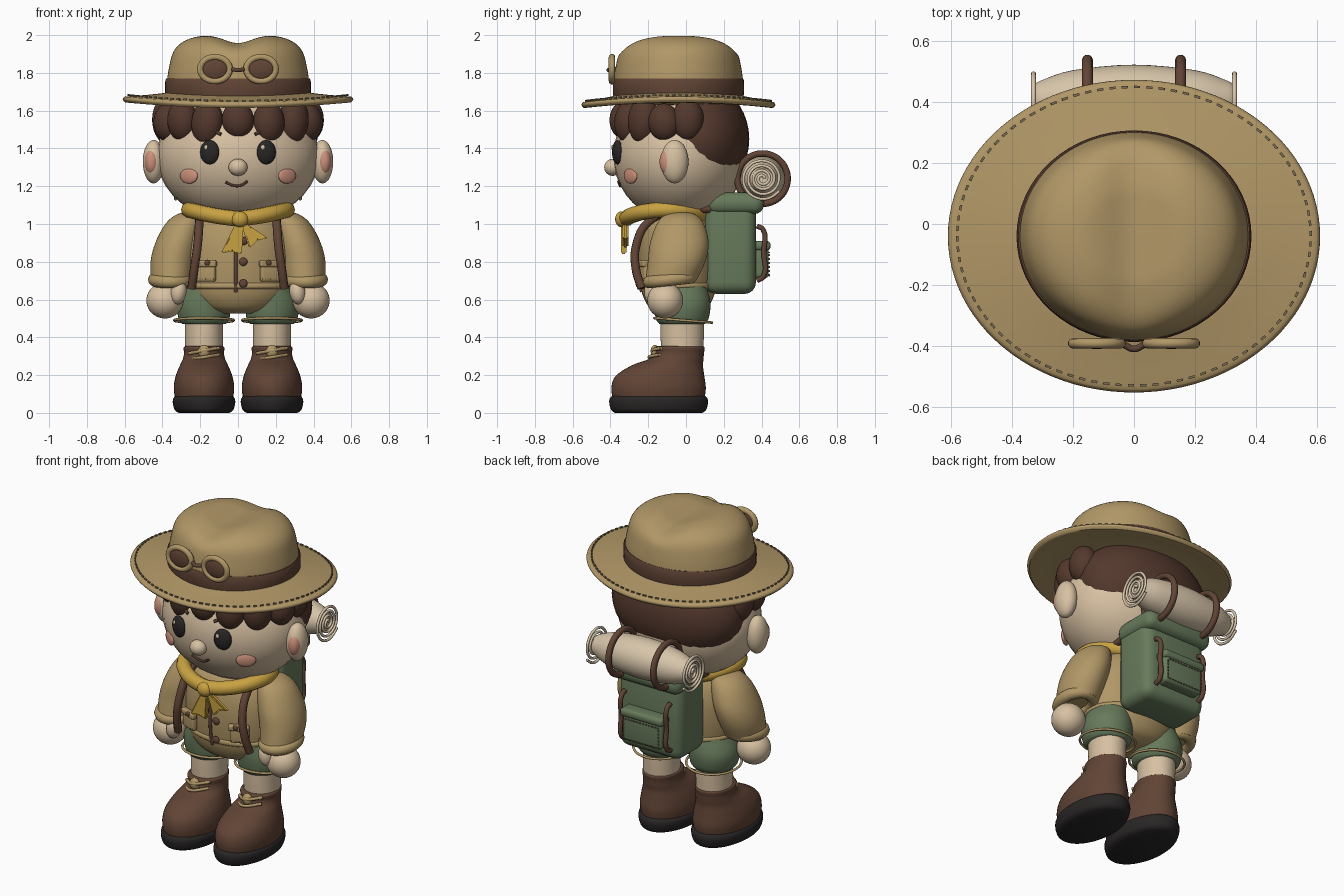
import bpy, bmesh
from math import sin, cos, pi, radians, sqrt, exp
from mathutils import Vector, Matrix

cube = bpy.data.objects.get("Cube")
if cube:
    bpy.data.objects.remove(cube)


def material(name, *rgb):
    m = bpy.data.materials.new(name)
    m.use_nodes = True
    m.diffuse_color = (*rgb, 1)
    m.node_tree.nodes["Principled BSDF"].inputs["Base Color"].default_value = (*rgb, 1)
    return m


TAN = material("khaki cloth", .44, .31, .135)
SKIN = material("skin", .68, .53, .36)
HAIR = material("hair brown", .088, .04, .026)
LEATHER = material("leather brown", .12, .058, .036)
GREEN = material("canvas green", .135, .195, .105)
BLACK = material("near black", .022, .019, .019)
YELLOW = material("scarf yellow", .58, .36, .055)
PINK = material("blush pink", .6, .28, .2)
CREAM = material("bedroll cream", .68, .56, .4)
THREAD = material("stitch thread", .2, .15, .085)
SIDES = ((1, "left"), (-1, "right"))


def finish(name, mesh, mat, angle=40):
    ob = bpy.data.objects.new(name, mesh)
    bpy.context.collection.objects.link(ob)
    mesh.materials.clear()
    mesh.materials.append(mat)
    bpy.ops.object.select_all(action='DESELECT')
    ob.select_set(True)
    bpy.context.view_layer.objects.active = ob
    bpy.ops.object.shade_smooth_by_angle(angle=radians(angle))
    return ob


def from_bm(name, bm, mat, angle=40):
    bmesh.ops.recalc_face_normals(bm, faces=bm.faces)
    mesh = bpy.data.meshes.new(name)
    bm.to_mesh(mesh)
    bm.free()
    return finish(name, mesh, mat, angle)


def ball(name, c, r, mat, turn=0, tilt=0):
    bm = bmesh.new()
    bmesh.ops.create_uvsphere(bm, u_segments=32, v_segments=20, radius=1)
    bm.transform(Matrix.Translation(c) @ Matrix.Rotation(turn, 4, 'Z')
                 @ Matrix.Rotation(tilt, 4, 'Y') @ Matrix.Diagonal((*r, 1)))
    return from_bm(name, bm, mat, 180)


def loft(name, rings, mat, n=48, steps=4, shape=None, turn=None):
    """Skin over elliptical rings (cx, cy, z, rx, ry) with smooth steps between."""
    R = [Vector(r) for r in rings]
    path = []
    for i in range(len(R) - 1):
        a, b, c, d = R[max(i - 1, 0)], R[i], R[i + 1], R[min(i + 2, len(R) - 1)]
        for k in range(steps):
            t = k / steps
            path.append(.5 * (2 * b + (c - a) * t + (2 * a - 5 * b + 4 * c - d) * t ** 2
                              + (3 * b - a - 3 * c + d) * t ** 3))
    path.append(R[-1])
    bm = bmesh.new()
    loops = [[bm.verts.new((x + rx * cos(2 * pi * j / n), y + ry * sin(2 * pi * j / n), z))
              for j in range(n)] for x, y, z, rx, ry in path]
    for p, q in zip(loops, loops[1:]):
        for j in range(n):
            bm.faces.new((p[j], p[(j + 1) % n], q[(j + 1) % n], q[j]))
    bm.faces.new(loops[0])
    bm.faces.new(loops[-1])
    if shape:
        for v in bm.verts:
            shape(v.co)
    if turn:
        bm.transform(turn)
    return from_bm(name, bm, mat, 50)


def tube(name, pts, r, mat, closed=False, res=6):
    cu = bpy.data.curves.new(name, 'CURVE')
    cu.dimensions, cu.bevel_depth, cu.bevel_resolution = '3D', r, 3
    cu.use_fill_caps, cu.resolution_u = True, res
    sp = cu.splines.new('BEZIER')
    sp.bezier_points.add(len(pts) - 1)
    sp.use_cyclic_u = closed
    for bp, p in zip(sp.bezier_points, pts):
        bp.co = p
        bp.handle_left_type = bp.handle_right_type = 'AUTO'
    tmp = bpy.data.objects.new(name + " path", cu)
    bpy.context.collection.objects.link(tmp)
    dg = bpy.context.evaluated_depsgraph_get()
    mesh = bpy.data.meshes.new_from_object(tmp.evaluated_get(dg))
    bpy.data.objects.remove(tmp)
    return finish(name, mesh, mat, 60)


def ring(name, c, u, v, r, mat):
    c, u, v = Vector(c), Vector(u), Vector(v)
    return tube(name, [c + u * cos(k * pi / 8) + v * sin(k * pi / 8) for k in range(16)], r, mat, True, 4)


def box(name, c, size, mat, bevel=.01, turn=0):
    bm = bmesh.new()
    bmesh.ops.create_cube(bm, size=1)
    bm.transform(Matrix.Diagonal((*size, 1)))
    bmesh.ops.bevel(bm, geom=bm.edges[:], offset=bevel, segments=4, profile=.5, affect='EDGES')
    bm.transform(Matrix.Translation(c) @ Matrix.Rotation(turn, 4, 'Z'))
    return from_bm(name, bm, mat)


def dashes(name, pts, size):
    """One small stitch on every second stretch of a path."""
    bm = bmesh.new()
    for a, b in zip(pts[::2], pts[1::2]):
        a, b = Vector(a), Vector(b)
        m = Matrix.Translation((a + b) / 2) @ (b - a).to_track_quat('X', 'Z').to_matrix().to_4x4()
        bmesh.ops.create_cube(bm, size=1, matrix=m @ Matrix.Diagonal(((b - a).length, size, size, 1)))
    return from_bm(name, bm, THREAD)


def prism(name, outline, y, depth, mat):
    bm = bmesh.new()
    f = bm.faces.new([bm.verts.new((x, y, z)) for x, z in outline])
    ext = bmesh.ops.extrude_face_region(bm, geom=[f])
    bmesh.ops.translate(bm, vec=(0, depth, 0), verts=[g for g in ext["geom"] if isinstance(g, bmesh.types.BMVert)])
    bmesh.ops.bevel(bm, geom=bm.edges[:], offset=.007, segments=2, affect='EDGES')
    return from_bm(name, bm, mat)


def on_face(x, z, out=0):
    return Vector((x, -.035 - .35 * sqrt(1 - (x / .43) ** 2 - ((z - 1.36) / .35) ** 2) - out, z))


# Hat: dented crown, band, curved brim with stitching
def dent(co):
    t = min(max((co.z - 1.88) / .11, 0), 1)
    co.z -= .042 * t * exp(-(co.x / .1) ** 2)


def brim_rise(co):
    co.z += .03 * (co.x / .61) ** 2


crown = [(1.66, .37), (1.75, .376), (1.84, .363), (1.91, .343), (1.955, .305), (1.983, .25),
         (1.998, .18), (2, .12), (2, .06), (2, .005)]
loft("hat_crown", [(0, -.04, z, r, r * .91) for z, r in crown], TAN, 64, 3, dent)
loft("hat_band", [(0, -.04, z, r, r * .9) for z, r in ((1.675, .38), (1.685, .385), (1.76, .385), (1.77, .375))], LEATHER, 64, 2)
brim = [(1.625, .3), (1.63, .45), (1.615, .58), (1.618, .6), (1.63, .611), (1.643, .603),
        (1.648, .585), (1.665, .48), (1.685, .37)]
loft("hat_brim", [(0, -.04, z, r, r * .84) for z, r in brim], TAN, 96, 2, brim_rise)
dashes("brim_stitching", [(.58 * cos(k * pi / 90), -.04 + .49 * sin(k * pi / 90),
                          1.653 + .03 * cos(k * pi / 90) ** 2) for k in range(180)], .008)

# Goggles
for s, side in SIDES:
    c = Vector((.122 * s, -.392, 1.82))
    ring(side + "_goggle_rim", c, (.078, 0, 0), (0, 0, .064), .017, TAN)
    ball(side + "_goggle_lens", c, (.07, .018, .057), LEATHER)
tube("goggle_bridge", [(-.035, -.395, 1.82), (0, -.41, 1.815), (.035, -.395, 1.82)], .011, LEATHER)

# Head, hair and fringe
ball("head", (0, -.035, 1.36), (.43, .35, .35), SKIN)
ball("hair_back", (0, .07, 1.45), (.42, .265, .3), HAIR)
for k in range(-4, 5):
    a = radians(k * 25)
    ball("hair_lock", (.385 * sin(a), -.04 - .29 * cos(a), 1.55 - .012 * (k % 2)),
         (.085, .075, .1 + .012 * (k % 3)), HAIR, a, radians(6 * (k % 3 - 1)))

# Face
ball("nose", (0, -.388, 1.3), (.05, .045, .045), SKIN)
tube("mouth", [on_face(x, z, .002) for x, z in ((-.065, 1.222), (-.03, 1.205), (.01, 1.203), (.05, 1.226))], .007, HAIR)
for s, side in SIDES:
    ball(side + "_eye", on_face(.15 * s, 1.38), (.052, .026, .064), BLACK, .3 * s)
    ball(side + "_eye_glint", on_face(.15 * s - .018, 1.405, .024), (.011, .006, .013), CREAM)
    tube(side + "_eyebrow", [on_face(s * x, z, .004) for x, z in ((.09, 1.475), (.14, 1.495), (.2, 1.475))], .009, HAIR)
    ball(side + "_cheek", on_face(.26 * s, 1.255), (.056, .016, .042), PINK, .62 * s)
    ball(side + "_ear", (.447 * s, -.06, 1.33), (.057, .073, .115), SKIN)
    ball(side + "_inner_ear", (.457 * s, -.098, 1.33), (.037, .042, .068), PINK)

# Neck scarf
n = 24
tube("scarf_wrap", [(.26 * cos(t), -.1 + .215 * sin(t), 1.03 + .045 * abs(cos(t)) ** 1.5)
                    for t in (2 * pi * k / n for k in range(n))], .042, YELLOW, True, 3)
ball("scarf_knot", (.01, -.34, 1.025), (.045, .035, .042), YELLOW)
prism("scarf_right_tail", [(-.01, 1.01), (-.09, .845), (-.03, .855), (.02, .84), (.03, 1)], -.345, .03, YELLOW)
prism("scarf_left_tail", [(.01, 1.02), (.07, .985), (.16, .925), (.105, .915), (.06, .87)], -.335, .03, YELLOW)

# Jacket body, placket, buttons and pockets
body = [(.525, .1, .09), (.55, .19, .145), (.6, .25, .18), (.67, .28, .2), (.8, .295, .212),
        (.92, .285, .207), (1.02, .235, .18), (1.09, .13, .11)]
loft("jacket_body", [(0, -.04, z, rx, ry) for z, rx, ry in body], TAN)
loft("jacket_hem", [(0, -.04, z, r, r * .72) for z, r in ((.655, .275), (.665, .289), (.68, .289), (.69, .28))], TAN)
tube("jacket_placket", [(-.012, -.235, .64), (-.012, -.25, .72), (-.012, -.255, .82), (-.012, -.245, .95)], .009, LEATHER)
for z in (.685, .8, .91):
    ball("jacket_button", (.028, -.255, z), (.022, .012, .022), LEATHER)
for s, side in SIDES:
    box(side + "_chest_pocket", (.17 * s, -.225, .745), (.11, .035, .1), TAN, .012, .4 * s)
    box(side + "_chest_pocket_flap", (.17 * s, -.235, .79), (.12, .035, .035), TAN, .01, .4 * s)
    ball(side + "_pocket_button", (.162 * s, -.257, .795), (.016, .01, .016), LEATHER)
    dashes(side + "_pocket_stitching", [(s * (.128 + .007 * k), -.261 + .003 * k, .708) for k in range(12)], .005)

    # Sleeve, cuff and hand
    arm = [(.24, -.03, 1.065, .02, .02), (.255, -.03, 1.05, .07, .08), (.285, -.03, 1, .1, .125),
           (.32, -.035, .9, .118, .155), (.343, -.05, .8, .12, .152), (.352, -.08, .7, .108, .135)]
    loft(side + "_sleeve", [(x * s, y, z, rx, ry) for x, y, z, rx, ry in arm], TAN)
    ring(side + "_cuff", (.355 * s, -.085, .705), (.088, 0, 0), (0, .11, .012), .034, TAN)
    ball(side + "_hand", (.387 * s, -.11, .595), (.098, .095, .095), SKIN)
    ball(side + "_thumb", (.315 * s, -.175, .64), (.042, .046, .066), SKIN, 0, -.15 * s)

    # Shorts and leg
    x = .18 * s
    loft(side + "_shorts_leg", [(x, -.02, .47, .115, .12), (x, -.02, .5, .135, .14),
                                (x, -.02, .58, .142, .15), (x * .9, -.03, .67, .12, .14)], GREEN)
    ring(side + "_shorts_hem", (x, -.015, .49), (.157, 0, 0), (0, .152, -.012), .007, TAN)
    loft(side + "_leg", [(x, -.02, .3, .1, .11), (x, -.02, .42, .1, .115), (x, -.02, .53, .105, .115)], SKIN)

    # Boot, sole and laces
    boot = [(-.145, .06, .15, .24), (-.145, .13, .16, .25), (-.138, .195, .15, .235), (-.1, .25, .128, .19),
            (-.052, .285, .112, .145), (-.035, .315, .106, .13), (-.033, .345, .108, .132), (-.033, .353, .098, .12)]
    loft(side + "_boot", [(x, y, z, rx, ry) for y, z, rx, ry in boot], LEATHER)
    loft(side + "_sole", [(x, -.145, z, r, r + .096) for z, r in ((0, .135), (.015, .155), (.05, .165), (.075, .163), (.09, .15))], BLACK)
    ball(side + "_boot_tongue", (x, -.165, .325), (.032, .022, .035), TAN)
    for k in range(2):
        z = .29 + .035 * k
        tube(side + "_lace", [(x - .08, -.13 - .01 * (1 - k), z - .01), (x, -.195 + .015 * k, z + .005),
                              (x + .08, -.13 - .01 * (1 - k), z + .018)], .009, TAN)

    # Backpack shoulder strap
    tube(side + "_shoulder_strap", [(s * a, b, c) for a, b, c in (
        (.19, .13, 1.08), (.2, -.05, 1.075), (.205, -.2, 1.01), (.215, -.265, .88), (.232, -.265, .76),
        (.245, -.235, .66))], .023, LEATHER)

# Backpack with lid and rear pocket
box("backpack_body", (0, .235, .88), (.43, .27, .5), GREEN, .06)
box("backpack_lid", (0, .262, 1.11), (.46, .3, .115), GREEN, .05)
box("backpack_pocket", (0, .395, .805), (.27, .085, .19), GREEN, .025)
box("backpack_pocket_flap", (0, .4, .885), (.29, .095, .05), GREEN, .02)
for z in (.725, .85):
    dashes("backpack_stitching", [(-.12 + .01 * k, .441, z) for k in range(25)], .006)
for s, side in SIDES:
    dashes(side + "_backpack_stitching", [(.12 * s, .441, .725 + .0105 * k) for k in range(13)], .006)
    tube(side + "_pocket_strap", [(.155 * s, .375, .7), (.155 * s, .408, .72), (.155 * s, .412, .85),
                                  (.155 * s, .408, .97), (.155 * s, .375, .99)], .014, LEATHER)

# Bedroll with spiral ends and bands
axis = Matrix.Translation((0, .405, 1.24)) @ Matrix.Rotation(pi / 2, 4, 'Y')
loft("bedroll", [(0, 0, z, r, r) for z, r in ((-.325, .055), (-.3, .068), (-.2, .1), (0, .118),
                                              (.2, .1), (.3, .068), (.325, .055))], CREAM, turn=axis)
for s, side in SIDES:
    spiral = [(.33 * s, .405 + (.01 + .0026 * k) * cos(k * pi / 5), 1.24 + (.01 + .0026 * k) * sin(k * pi / 5))
              for k in range(40)]
    tube(side + "_bedroll_spiral", spiral, .008, CREAM, res=3)
    ring(side + "_bedroll_band", (.153 * s, .405, 1.24), (0, .133, 0), (0, 0, .133), .018, LEATHER)
